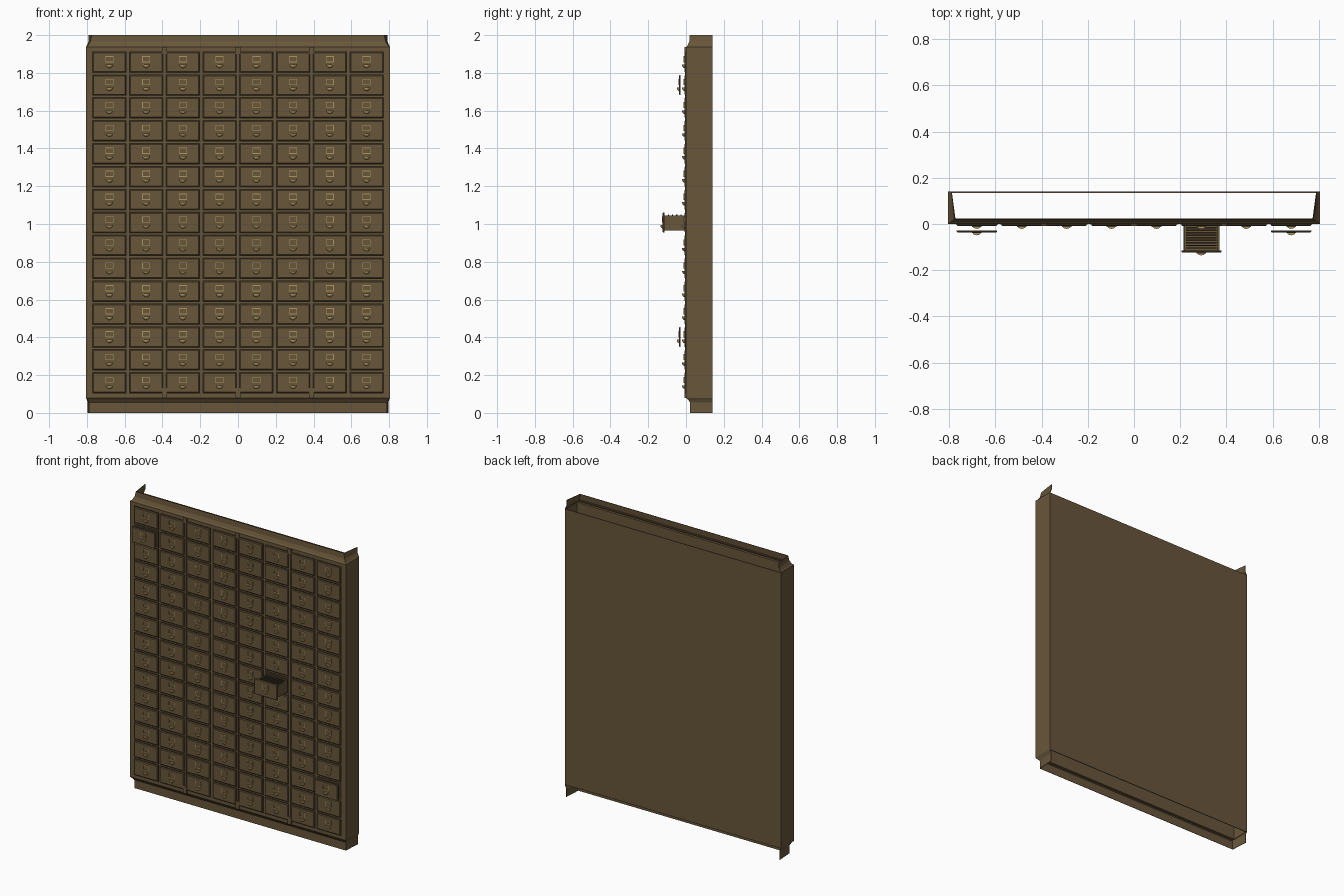
import bpy, bmesh
from mathutils import Matrix, Vector

old = bpy.data.objects.get("Cube")
if old:
    bpy.data.objects.remove(old)


def material(name, rgb):
    m = bpy.data.materials.new(name)
    m.use_nodes = True
    m.diffuse_color = (*rgb, 1)
    m.node_tree.nodes["Principled BSDF"].inputs["Base Color"].default_value = (*rgb, 1)
    return m


MATS = [material("brown wood", (0.138, 0.093, 0.043)),
        material("dark wood", (0.045, 0.031, 0.016)),
        material("brass", (0.42, 0.30, 0.12))]
WOOD, DARK, BRASS = range(3)


def box(bm, x, y, z, mat=WOOD):
    """Box from three (low, high) ranges."""
    size = [b - a for a, b in (x, y, z)]
    mid = [(a + b) / 2 for a, b in (x, y, z)]
    mtx = Matrix.Translation(mid) @ Matrix.Diagonal((*size, 1))
    verts = bmesh.ops.create_cube(bm, size=1, matrix=mtx)["verts"]
    for f in {f for v in verts for f in v.link_faces}:
        f.material_index = mat
    return verts


def mesh_from(bm, name):
    me = bpy.data.meshes.new(name)
    bm.to_mesh(me)
    bm.free()
    for m in MATS:
        me.materials.append(m)
    return me


def place(name, me, loc=(0, 0, 0)):
    ob = bpy.data.objects.new(name, me)
    ob.location = loc
    bpy.context.collection.objects.link(ob)
    return ob


def box_object(name, x, y, z, mat=WOOD):
    bm = bmesh.new()
    box(bm, x, y, z, mat)
    return place(name, mesh_from(bm, name))


W, D, Z0, Z1 = 0.805, 0.14, 0.08, 1.937
COLS, ROWS = 8, 15
PX, PZ = 0.1945, 0.1213
HW, HH = 0.087, 0.053     # half size of a drawer front

# Hollow carcass, open at top and bottom
box_object("front_panel", (-W, W), (0, 0.02), (Z0, Z1))
box_object("back_panel", (-W, W), (D - 0.005, D), (Z0, Z1))
for s, side in ((-1, "right"), (1, "left")):
    xs = sorted((s * W, s * (W - 0.006)))
    box_object(side + "_side", xs, (0.02, D - 0.005), (Z0, Z1))


# Three-sided mouldings: levels of (z, front half width, back half width, front y)
def moulding(name, levels):
    bm = bmesh.new()
    rows = [[bm.verts.new(p) for p in ((-xb, D, z), (-xf, y, z), (xf, y, z), (xb, D, z))]
            for z, xf, xb, y in levels]
    for a, b in zip(rows, rows[1:]):
        for i in range(3):
            bm.faces.new((a[i], a[i + 1], b[i + 1], b[i]))
    ob = place(name, mesh_from(bm, name))
    mod = ob.modifiers.new("thickness", "SOLIDIFY")
    mod.thickness = 0.003


moulding("crown", [(Z1, W, W, 0), (1.945, 0.795, 0.80, 0.008),
                   (1.965, 0.782, 0.792, 0.017), (2.0, 0.775, 0.792, 0.02)])
moulding("plinth", [(0, 0.788, 0.796, 0.022), (0.055, 0.788, 0.796, 0.022),
                    (0.07, 0.797, 0.80, 0.01), (Z0, W, W, 0)])

# Pilaster strips with small end blocks
for i, x in enumerate((-2 * PX, 0, 2 * PX)):
    box_object(f"pilaster_{i}", (x - 0.004, x + 0.004), (-0.005, 0), (Z0, Z1))
    for end, z in (("top", (1.9, Z1)), ("bottom", (Z0, 0.132))):
        box_object(f"pilaster_{end}_{i}", (x - 0.013, x + 0.013), (-0.009, 0), z)


# Drawer front with bevelled edge, label frame and cup pull
def drawer_front_mesh():
    bm = bmesh.new()
    verts = box(bm, (-HW, HW), (-0.009, 0), (-HH, HH))
    face = next(f for f in bm.faces if f.normal.y < -0.9)
    bmesh.ops.bevel(bm, geom=list(face.edges), offset=0.004, segments=1, affect="EDGES")
    for z in (-0.001, 0.028):
        box(bm, (-0.021, 0.021), (-0.012, -0.009), (z, z + 0.004), BRASS)
    for x in (-0.021, 0.018):
        box(bm, (x, x + 0.003), (-0.012, -0.009), (0.003, 0.028), BRASS)
    # Cup pull: lower front quarter of a flattened ball
    mtx = Matrix.Translation((0, -0.009, -0.013)) @ Matrix.Diagonal((0.018, 0.012, 0.018, 1))
    ball = bmesh.ops.create_uvsphere(bm, u_segments=12, v_segments=8, radius=1, matrix=mtx)["verts"]
    faces = {f for v in ball for f in v.link_faces}
    for f in faces:
        f.material_index = BRASS
    for normal in ((0, 1, 0), (0, 0, 1)):
        faces = [f for f in faces if f.is_valid]
        geom = faces + list({e for f in faces for e in f.edges}) + list({v for f in faces for v in f.verts})
        cut = bmesh.ops.bisect_plane(bm, geom=geom, plane_co=(0, -0.009, -0.013),
                                     plane_no=Vector(normal), clear_outer=True)
        faces = [g for g in cut["geom"] if isinstance(g, bmesh.types.BMFace)]
        edges = [g for g in cut["geom_cut"] if isinstance(g, bmesh.types.BMEdge)]
        if normal[2]:
            rim = [e for e in edges if e.is_valid and e.is_boundary]
            pts = {v for e in rim for v in e.verts}
            lid = bm.faces.new(sorted(pts, key=lambda v: v.co.x))
            lid.material_index = BRASS
    bmesh.ops.recalc_face_normals(bm, faces=bm.faces[:])
    return mesh_from(bm, "drawer_front")


# Dark gap shown around each drawer
def reveal_mesh():
    bm = bmesh.new()
    g = 0.004
    box(bm, (-HW - g, HW + g), (-0.002, 0.001), (-HH - g, HH + g), DARK)
    return mesh_from(bm, "drawer_gap")


front, gap = drawer_front_mesh(), reveal_mesh()
OUT = {(0, 1): 0.028, (7, 12): 0.028, (5, 7): 0.115}   # drawers standing proud
for c in range(COLS):
    for r in range(ROWS):
        x, z = (c - 3.5) * PX, 1.857 - r * PZ
        place(f"drawer_gap_{c}_{r}", gap, (x, 0, z))
        place(f"drawer_front_{c}_{r}", front, (x, -OUT.get((c, r), 0), z))

# Box and index cards of the open drawer
x, z, y = 1.5 * PX, 1.857 - 7 * PZ, -0.115
lo, hi = z - 0.042, z + 0.038
for s, side in ((-1, "right"), (1, "left")):
    xs = sorted((x + s * 0.078, x + s * 0.07))
    box_object(f"open_drawer_{side}", xs, (y, 0), (lo, hi))
box_object("open_drawer_floor", (x - 0.07, x + 0.07), (y, 0), (lo, lo + 0.006))
box_object("open_drawer_back", (x - 0.07, x + 0.07), (-0.008, 0), (lo, hi))
for i in range(9):
    yc = y + 0.008 + i * 0.011
    box_object(f"index_card_{i}", (x - 0.066, x + 0.066), (yc, yc + 0.006),
               (lo + 0.006, z + 0.036 + 0.006 * (i % 2)), DARK)
